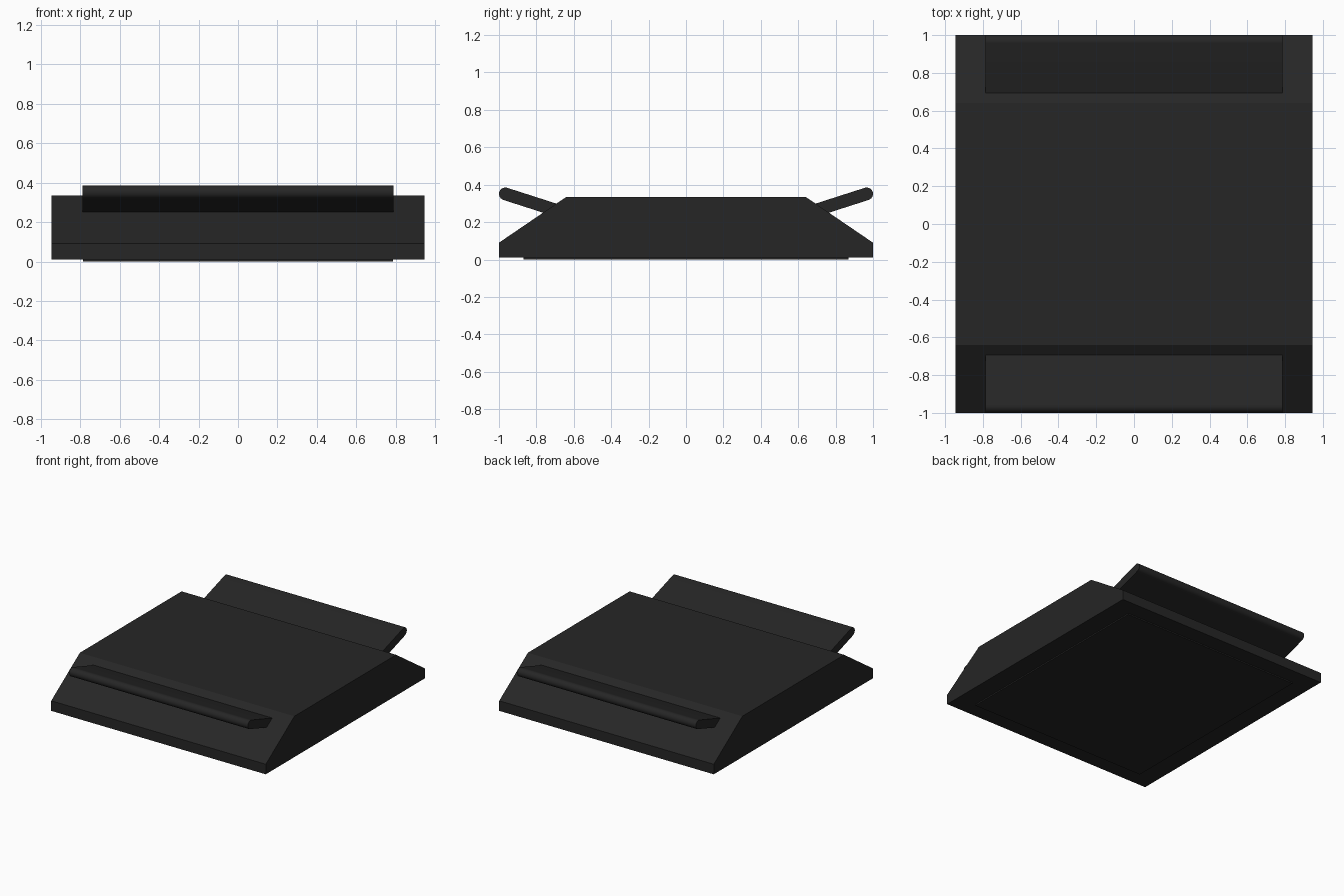
import bpy, bmesh, math
from mathutils import Vector

cube = bpy.data.objects.get("Cube")
if cube:
    bpy.data.objects.remove(cube, do_unlink=True)

black = bpy.data.materials.new("matte_black")
black.use_nodes = True
colour = (0.019, 0.019, 0.019, 1)
black.diffuse_color = colour
bsdf = black.node_tree.nodes["Principled BSDF"]
bsdf.inputs["Base Color"].default_value = colour
bsdf.inputs["Roughness"].default_value = 0.8


def extrude_profile(name, profile, half_width):
    """Sweep a closed (y, z) outline across x."""
    bm = bmesh.new()
    face = bm.faces.new([bm.verts.new((-half_width, y, z)) for y, z in profile])
    swept = bmesh.ops.extrude_face_region(bm, geom=[face])["geom"]
    verts = [g for g in swept if isinstance(g, bmesh.types.BMVert)]
    bmesh.ops.translate(bm, verts=verts, vec=(2 * half_width, 0, 0))
    bmesh.ops.recalc_face_normals(bm, faces=bm.faces[:])
    mesh = bpy.data.meshes.new(name)
    bm.to_mesh(mesh)
    bm.free()
    mesh.materials.append(black)
    obj = bpy.data.objects.new(name, mesh)
    bpy.context.collection.objects.link(obj)
    return obj


# Bevelled main housing
half = [(1, 0.01), (1, 0.09), (0.64, 0.335)]
extrude_profile("body", half + [(-y, z) for y, z in reversed(half)], 0.945)

# Thin pad under the housing
extrude_profile("base_pad", [(0.87, 0), (0.87, 0.012), (-0.87, 0.012), (-0.87, 0)], 0.785)

# Tilted flaps with a rounded outer edge, rooted in the sloping faces
radius, tilt = 0.034, math.radians(17.8)
tip = Vector((0.966, 0.351))
along = Vector((math.cos(tilt), math.sin(tilt)))
up = Vector((-along.y, along.x))
root = tip - along * 0.30
outline = [root + up * radius, root - up * radius]
for i in range(13):
    a = math.pi * (i / 12 - 0.5)
    outline.append(tip + radius * (along * math.cos(a) + up * math.sin(a)))
for name, side in (("front_flap", -1), ("back_flap", 1)):
    flap = extrude_profile(name, [(side * p.x, p.y) for p in outline], 0.787)
    bpy.ops.object.select_all(action="DESELECT")
    flap.select_set(True)
    bpy.context.view_layer.objects.active = flap
    bpy.ops.object.shade_smooth_by_angle(angle=math.radians(35))
